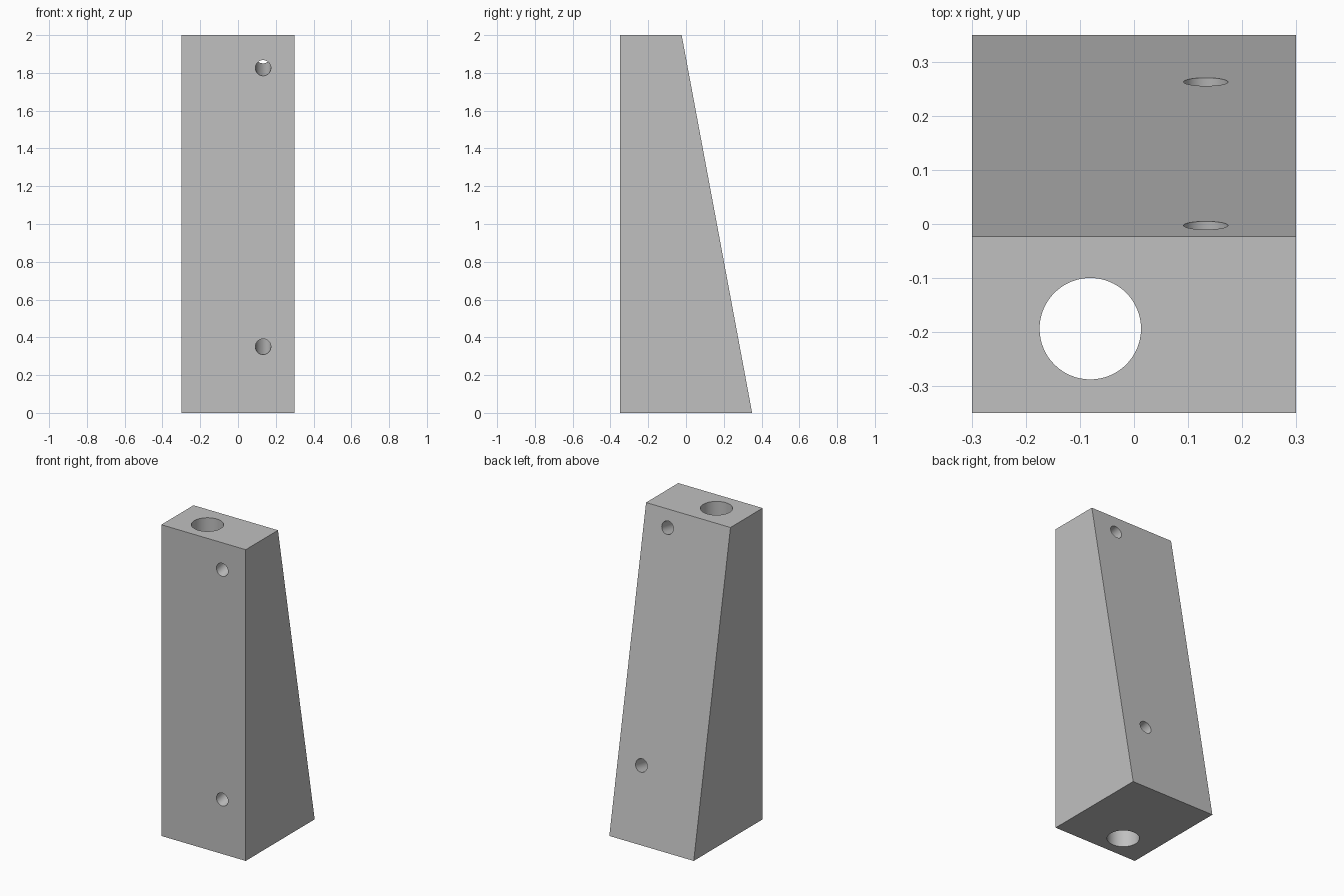
import bpy
import bmesh
from math import atan2
from mathutils import Matrix, Vector

if "Cube" in bpy.data.objects:
    bpy.data.objects.remove(bpy.data.objects["Cube"], do_unlink=True)

WIDTH, DEPTH, HEIGHT = 0.6, 0.7, 2.0
RIDGE_Y = -0.023

grey = bpy.data.materials.new("plain grey")
grey.use_nodes = True
colour = (0.53, 0.53, 0.53, 1)
grey.diffuse_color = colour
grey.node_tree.nodes["Principled BSDF"].inputs["Base Color"].default_value = colour


def add_object(name, bm):
    bmesh.ops.recalc_face_normals(bm, faces=bm.faces)
    mesh = bpy.data.meshes.new(name)
    bm.to_mesh(mesh)
    bm.free()
    mesh.materials.append(grey)
    obj = bpy.data.objects.new(name, mesh)
    bpy.context.collection.objects.link(obj)
    return obj


# Wedge block: side profile swept across the width
bm = bmesh.new()
profile = [(-DEPTH / 2, 0), (DEPTH / 2, 0), (RIDGE_Y, HEIGHT), (-DEPTH / 2, HEIGHT)]
side = bm.faces.new([bm.verts.new((-WIDTH / 2, y, z)) for y, z in profile])
swept = bmesh.ops.extrude_face_region(bm, geom=[side])["geom"]
bmesh.ops.translate(bm, vec=(WIDTH, 0, 0),
                    verts=[v for v in swept if isinstance(v, bmesh.types.BMVert)])
block = add_object("wedge_block", bm)


def drill(name, centre, direction, radius):
    """Cut a straight round hole through the block."""
    turn = Vector((0, 0, 1)).rotation_difference(Vector(direction)).to_matrix().to_4x4()
    bm = bmesh.new()
    bmesh.ops.create_cone(bm, cap_ends=True, segments=64, radius1=radius,
                          radius2=radius, depth=3,
                          matrix=Matrix.Translation(centre) @ turn)
    cutter = add_object(name, bm)
    cutter.hide_render = True
    cutter.hide_set(True)
    cut = block.modifiers.new(name, "BOOLEAN")
    cut.operation = "DIFFERENCE"
    cut.solver = "EXACT"
    cut.object = cutter
    return cutter


# Upright bore, and two cross holes square to the sloping back
normal = (0, HEIGHT, DEPTH / 2 - RIDGE_Y)
cutters = [drill("upright_bore_cutter", (-0.081, -0.194, 1), (0, 0, 1), 0.094)]
for label, z in (("lower", 0.35), ("upper", 1.826)):
    cutters.append(drill(label + "_hole_cutter", (0.133, -DEPTH / 2, z), normal, 0.041))

# Apply the cuts and discard the cutters
bpy.context.view_layer.objects.active = block
block.select_set(True)
for name in [m.name for m in block.modifiers]:
    bpy.ops.object.modifier_apply(modifier=name)
for cutter in cutters:
    bpy.data.objects.remove(cutter, do_unlink=True)
bpy.ops.object.shade_smooth_by_angle(angle=0.5)
